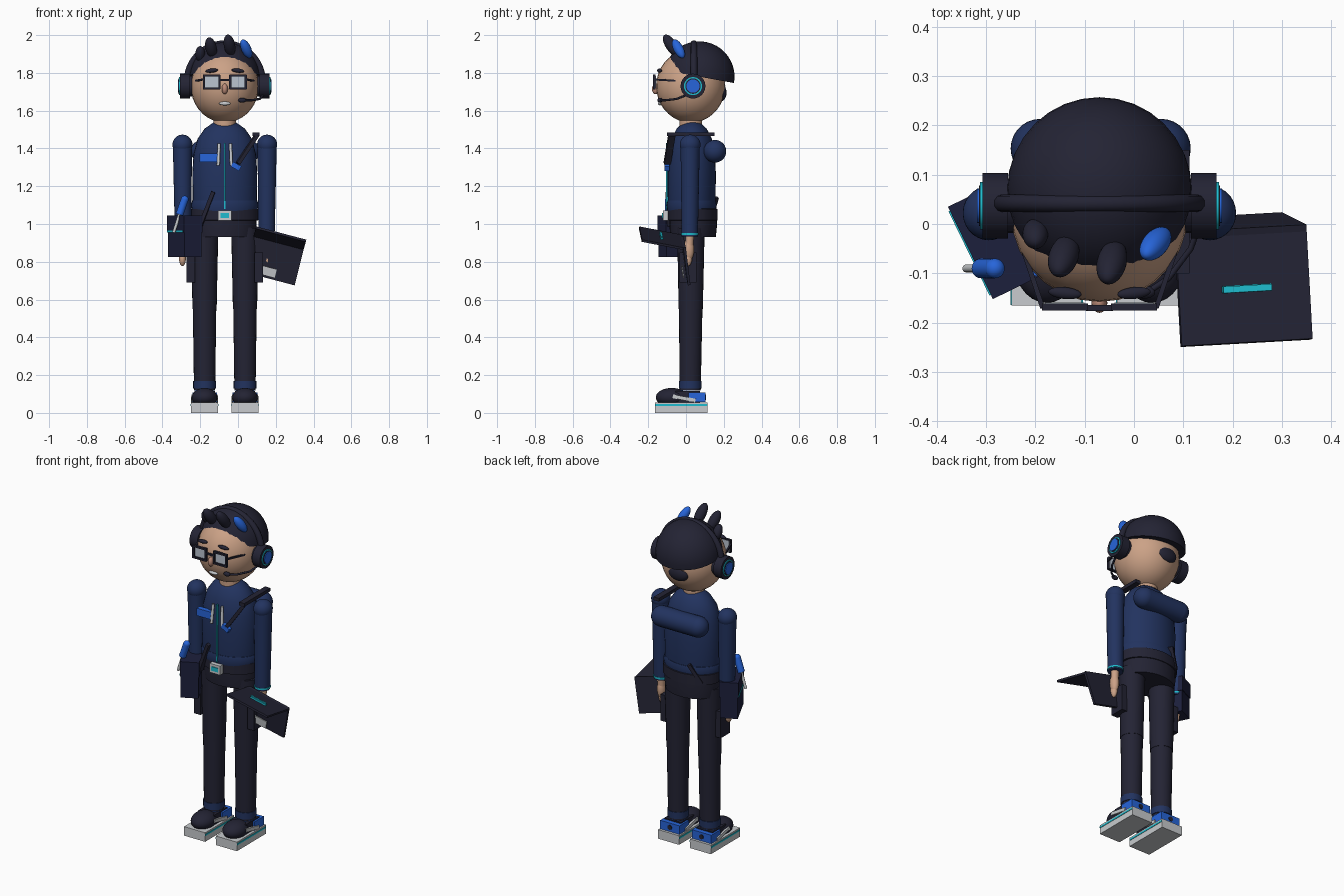
import bpy, bmesh, math
from mathutils import Vector, Matrix

cube = bpy.data.objects.get("Cube")
if cube:
    bpy.data.objects.remove(cube, do_unlink=True)

CX = -0.07  # body centre line


def material(name, rgb):
    m = bpy.data.materials.new(name)
    m.use_nodes = True
    m.diffuse_color = (*rgb, 1)
    m.node_tree.nodes["Principled BSDF"].inputs["Base Color"].default_value = (*rgb, 1)
    return m


DARK = material("charcoal", (0.017, 0.017, 0.034))
NAVY = material("navy cloth", (0.016, 0.033, 0.115))
POUCH = material("midnight", (0.012, 0.014, 0.045))
BLUE = material("bright blue", (0.02, 0.13, 0.7))
TEAL = material("teal", (0.013, 0.5, 0.62))
GREY = material("light grey", (0.58, 0.6, 0.62))
LENS = material("lens glass", (0.5, 0.56, 0.64))
SKIN = material("skin", (0.6, 0.36, 0.24))
ROSE = material("rosy skin", (0.5, 0.26, 0.19))


def finish(name, bm, mat, matrix=Matrix(), smooth=True):
    bmesh.ops.transform(bm, matrix=matrix, verts=bm.verts)
    bmesh.ops.recalc_face_normals(bm, faces=bm.faces)
    me = bpy.data.meshes.new(name)
    bm.to_mesh(me)
    bm.free()
    me.materials.append(mat)
    ob = bpy.data.objects.new(name, me)
    bpy.context.collection.objects.link(ob)
    if smooth:
        bpy.ops.object.select_all(action="DESELECT")
        ob.select_set(True)
        bpy.context.view_layer.objects.active = ob
        bpy.ops.object.shade_smooth_by_angle(angle=math.radians(40))
    return ob


def aim(a, b, flip="Y"):
    """Frame at the middle of a-b with its z axis along a-b."""
    a, b = Vector(a), Vector(b)
    rot = (b - a).to_track_quat("Z", flip).to_matrix().to_4x4()
    return Matrix.Translation((a + b) / 2) @ rot, (b - a).length


def ball(name, mat, loc, size, rot=Matrix()):
    bm = bmesh.new()
    bmesh.ops.create_uvsphere(bm, u_segments=28, v_segments=18, radius=1)
    return finish(name, bm, mat, Matrix.Translation(loc) @ rot @ Matrix.Diagonal((*size, 1)))


def box(name, mat, loc, size, rot=Matrix()):
    bm = bmesh.new()
    bmesh.ops.create_cube(bm, size=1)
    return finish(name, bm, mat, Matrix.Translation(loc) @ rot @ Matrix.Diagonal((*size, 1)), False)


def beam(name, mat, a, b, w, d):
    frame, length = aim(a, b)
    bm = bmesh.new()
    bmesh.ops.create_cube(bm, size=1)
    return finish(name, bm, mat, frame @ Matrix.Diagonal((w, d, length, 1)), False)


def rod(name, mat, a, b, r1, r2=None):
    frame, length = aim(a, b)
    bm = bmesh.new()
    bmesh.ops.create_cone(bm, cap_ends=True, segments=24, radius1=r1,
                          radius2=r1 if r2 is None else r2, depth=length)
    return finish(name, bm, mat, frame)


def lock(name, mat, a, b, r):
    frame, length = aim(a, b)
    return ball(name, mat, frame.translation, (r, r, length / 2), frame.to_3x3().to_4x4())


def lathe(name, mat, profile, loc, sx, sy):
    bm = bmesh.new()
    verts = [bm.verts.new((r, 0, z)) for r, z in profile]
    edges = [bm.edges.new(p) for p in zip(verts, verts[1:])]
    bmesh.ops.spin(bm, geom=verts + edges, axis=(0, 0, 1), cent=(0, 0, 0),
                   angle=math.tau, steps=32)
    bmesh.ops.remove_doubles(bm, verts=bm.verts, dist=1e-4)
    return finish(name, bm, mat, Matrix.Translation(loc) @ Matrix.Diagonal((sx, sy, 1, 1)))


def plate(name, mat, origin, u, v, t):
    """Parallelogram slab with one corner at origin."""
    o, u, v = Vector(origin), Vector(u), Vector(v)
    n = u.cross(v).normalized() * t
    bm = bmesh.new()
    f = bm.faces.new([bm.verts.new(p) for p in (o, o + u, o + u + v, o + v)])
    ext = bmesh.ops.extrude_face_region(bm, geom=[f])
    bmesh.ops.translate(bm, vec=n, verts=[e for e in ext["geom"] if isinstance(e, bmesh.types.BMVert)])
    return finish(name, bm, mat, smooth=False)


def tube(name, mat, points, r):
    cu = bpy.data.curves.new(name, "CURVE")
    cu.dimensions = "3D"
    cu.bevel_depth, cu.bevel_resolution, cu.use_fill_caps = r, 3, True
    sp = cu.splines.new("POLY")
    sp.points.add(len(points) - 1)
    for p, co in zip(sp.points, points):
        p.co = (*co, 1)
    cu.materials.append(mat)
    ob = bpy.data.objects.new(name, cu)
    bpy.context.collection.objects.link(ob)
    return ob


# Head, hair cap and bun
ball("head", SKIN, (CX, 0.025, 1.73), (0.18, 0.183, 0.193))
rod("neck", SKIN, (CX, 0.025, 1.48), (CX, 0.025, 1.58), 0.06)
bm = bmesh.new()
bmesh.ops.create_uvsphere(bm, u_segments=32, v_segments=20, radius=0.187)
bmesh.ops.bisect_plane(bm, geom=bm.verts[:] + bm.edges[:] + bm.faces[:], plane_co=(0, 0, 0),
                       plane_no=(0, 0, 1), clear_inner=True)
bmesh.ops.holes_fill(bm, edges=[e for e in bm.edges if e.is_boundary])
finish("hair_cap", bm, DARK, Matrix.Translation((CX, 0.07, 1.78)) @ Matrix.Rotation(-0.18, 4, "X"))
ball("hair_bun", DARK, (-0.08, 0.185, 1.695), (0.065, 0.03, 0.045))
lock("hair_tuft_1", DARK, (-0.2, 0.0, 1.86), (-0.2, -0.04, 1.94), 0.026)
lock("hair_tuft_2", DARK, (-0.13, -0.03, 1.88), (-0.155, -0.1, 1.985), 0.03)
lock("hair_tuft_3", DARK, (-0.035, -0.04, 1.89), (-0.055, -0.115, 2.0), 0.03)
lock("hair_blue_tuft", BLUE, (0.065, -0.015, 1.88), (0.022, -0.065, 1.975), 0.026)

# Face and glasses
ball("nose", ROSE, (CX, -0.16, 1.715), (0.016, 0.02, 0.028))
ball("mouth", GREY, (CX, -0.138, 1.638), (0.03, 0.01, 0.01))
for s in (-1, 1):
    x = CX + s * 0.07
    turn = Matrix.Rotation(s * 0.1, 4, "Y") @ Matrix.Rotation(s * 0.1, 4, "Z")
    ball("eyebrow", DARK, (x, -0.14, 1.812), (0.034, 0.012, 0.011), turn)
    box("lens", LENS, (x, -0.162, 1.752), (0.08, 0.006, 0.065))
    for k in (-1, 1):
        box("lens_frame_bar", DARK, (x, -0.168, 1.752 + k * 0.034), (0.092, 0.014, 0.011))
        box("lens_frame_post", DARK, (x + k * 0.041, -0.168, 1.752), (0.011, 0.014, 0.075))
    beam("glasses_temple", DARK, (CX + s * 0.115, -0.17, 1.765), (CX + s * 0.172, 0.0, 1.755), 0.01, 0.01)
box("glasses_bridge", DARK, (CX, -0.17, 1.763), (0.055, 0.012, 0.01))

# Headset
tube("headset_band", DARK, [(CX + 0.2 * math.cos(math.pi * i / 24), 0.042,
                             1.755 + 0.2 * math.sin(math.pi * i / 24)) for i in range(25)], 0.018)
for s in (-1, 1):
    for name, mat, r, x0, x1 in (("ear_cushion", DARK, 0.055, 0.165, 0.19),
                                 ("ear_cup", DARK, 0.066, 0.185, 0.237),
                                 ("ear_ring", TEAL, 0.048, 0.23, 0.242),
                                 ("ear_ring_inset", DARK, 0.041, 0.23, 0.244),
                                 ("ear_disc", BLUE, 0.035, 0.23, 0.248)):
        rod(name, mat, (CX + s * x0, 0.037, 1.73), (CX + s * x1, 0.037, 1.73), r)
tube("mic_boom", DARK, [(0.14, 0.02, 1.69), (0.115, -0.05, 1.662), (0.07, -0.11, 1.655), (0.025, -0.14, 1.655)], 0.006)
ball("mic_tip", DARK, (0.022, -0.138, 1.655), (0.021, 0.013, 0.013))

# Torso, hem, hips and rolled hood
lathe("torso", NAVY, [(0, 1.545), (0.35, 1.537), (0.62, 1.505), (0.84, 1.45), (0.96, 1.37), (1, 1.27),
                      (0.99, 1.12), (0.94, 1.06), (0, 1.06)], (CX, 0.03, 0), 0.172, 0.128)
lathe("jacket_hem", NAVY, [(0.9, 1.13), (1, 1.125), (1.04, 1.1), (1, 1.07), (0.9, 1.065)],
      (CX, 0.03, 0), 0.172, 0.128)
lathe("belt", DARK, [(0.8, 1.085), (1.06, 1.08), (1.06, 1.02), (0.8, 1.015)], (CX, 0.035, 0), 0.168, 0.125)
lathe("hips", DARK, [(0, 1.07), (1, 1.07), (1, 0.98), (0.96, 0.93), (0, 0.93)], (CX, 0.038, 0), 0.168, 0.125)
box("buckle", GREY, (CX, -0.108, 1.045), (0.07, 0.03, 0.055))
box("buckle_inset", TEAL, (CX, -0.123, 1.045), (0.045, 0.008, 0.025))
rod("hood_roll", NAVY, (-0.19, 0.153, 1.385), (0.055, 0.153, 1.385), 0.06)
for x in (-0.19, 0.055):
    ball("hood_roll_end", NAVY, (x, 0.153, 1.385), (0.06, 0.06, 0.06))
beam("zip", TEAL, (CX, -0.1, 1.08), (CX, -0.1, 1.43), 0.008, 0.012)
for s in (-1, 1):
    rod("drawstring", GREY, (CX + s * 0.035, -0.105, 1.31), (CX + s * 0.03, -0.095, 1.425), 0.008)
box("chest_badge", BLUE, (-0.155, -0.09, 1.352), (0.1, 0.03, 0.045))
box("chest_patch", BLUE, (-0.01, -0.1, 1.305), (0.05, 0.025, 0.028), Matrix.Rotation(0.5, 4, "Y"))

# Cross-body strap
for a, b in (((0.1, -0.075, 1.47), (0.0, -0.1, 1.32)), ((0.095, -0.1, 1.475), (0.095, 0.15, 1.475)),
             ((-0.13, -0.09, 1.17), (-0.2, -0.08, 0.99)), ((-0.13, 0.155, 1.14), (-0.19, 0.12, 1.03))):
    beam("shoulder_strap", DARK, a, b, 0.035, 0.02)

# Arms, legs and shoes, mirrored about the centre line
for s in (-1, 1):
    x = CX + s * 0.224
    ball("shoulder", NAVY, (x, 0.022, 1.42), (0.053, 0.055, 0.053))
    rod("sleeve", NAVY, (x - s * 0.003, 0.02, 0.935), (x, 0.022, 1.42), 0.043, 0.051)
    rod("cuff_trim", TEAL, (x - s * 0.003, 0.02, 0.943), (x - s * 0.003, 0.02, 0.953), 0.046)
    ball("hand", SKIN, (x, 0.015, 0.865), (0.024, 0.028, 0.06))
    rod("wrist", SKIN, (x, 0.017, 0.87), (x, 0.02, 0.94), 0.022)
    ball("fingers", SKIN, (x, 0.01, 0.815), (0.018, 0.022, 0.038))

    x = CX + s * 0.107
    rod("lower_leg", DARK, (x, 0.022, 0.12), (x, 0.025, 0.55), 0.056, 0.062)
    rod("upper_leg", DARK, (x, 0.025, 0.55), (x, 0.026, 0.98), 0.064, 0.073)
    rod("trouser_cuff", NAVY, (x, 0.022, 0.13), (x, 0.022, 0.17), 0.06)
    rod("ankle_trim", BLUE, (x, 0.022, 0.118), (x, 0.022, 0.132), 0.056)
    box("thigh_pocket", DARK, (CX + s * 0.18, 0.01, 0.77), (0.045, 0.09, 0.16))
    box("sole", GREY, (x, -0.025, 0.0275), (0.142, 0.28, 0.055))
    box("sole_stripe", TEAL, (x, -0.025, 0.041), (0.147, 0.278, 0.01))
    ball("shoe_toe", DARK, (x, -0.075, 0.082), (0.067, 0.085, 0.05))
    box("shoe_body", DARK, (x, 0.01, 0.085), (0.108, 0.13, 0.06))
    box("shoe_heel", BLUE, (x, 0.058, 0.083), (0.13, 0.09, 0.052))
    rod("heel_dot", DARK, (x, 0.1, 0.083), (x, 0.107, 0.083), 0.014)
    for k in (-1, 1):
        beam("shoe_stripe", GREY, (x + k * 0.063, -0.07, 0.088), (x + k * 0.066, 0.05, 0.065), 0.012, 0.02)

# Open laptop at the left hand
hinge, across = Vector((0.085, -0.03, 0.945)), Vector((0.265, 0.015, -0.07))
out, down = Vector((0.012, -0.217, 0.042)), Vector((-0.05, 0.025, -0.2))
plate("laptop_lid", DARK, hinge, across, out, 0.012)
plate("laptop_base", DARK, hinge, across, down, 0.014)
plate("lid_stripe", TEAL, hinge + across * 0.33 + out * 0.47 + Vector((0, 0, 0.001)),
      across * 0.37, out * 0.06, -0.008)
plate("lid_stripe_top", TEAL, hinge + across * 0.33 + out * 0.47 + Vector((0.003, 0, 0.016)),
      across * 0.37, out * 0.06, 0.004)
plate("touch_pad", GREY, hinge + across * 0.24 + down * 0.72 + Vector((0, -0.018, 0)),
      across * 0.36, down * 0.23, 0.006)

# Hip tool pouch with screwdriver
turn = Matrix.Rotation(math.radians(-64), 4, "Z")
mid = Vector((-0.283, -0.035, 0.93))
box("tool_pouch", POUCH, mid, (0.2, 0.1, 0.21), turn)
box("pouch_flap", POUCH, mid + Vector((0, 0, 0.07)), (0.208, 0.108, 0.09), turn)
box("pouch_trim", TEAL, mid + turn @ Vector((0, -0.053, 0.03)), (0.19, 0.008, 0.01), turn)
rod("driver_handle", BLUE, (-0.31, -0.09, 1.05), (-0.282, -0.09, 1.13), 0.02)
ball("driver_cap", BLUE, (-0.282, -0.09, 1.13), (0.02, 0.02, 0.02))
rod("driver_shaft", GREY, (-0.34, -0.09, 0.955), (-0.31, -0.09, 1.05), 0.008)
